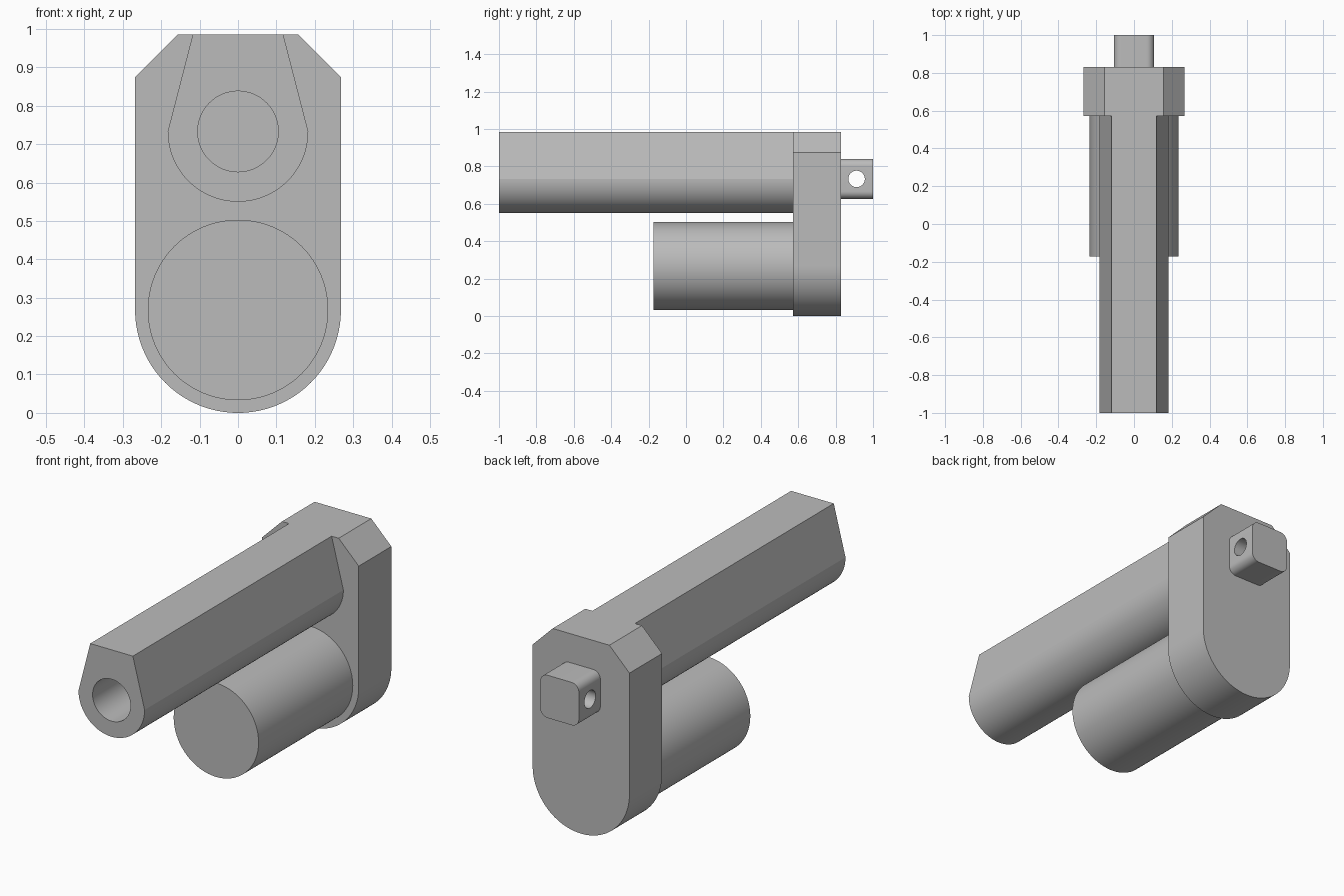
import bpy, bmesh
from math import sin, cos, pi, radians
from mathutils import Matrix

cube = bpy.data.objects.get("Cube")
if cube:
    bpy.data.objects.remove(cube, do_unlink=True)

grey = bpy.data.materials.new("plain grey")
grey.use_nodes = True
colour = (0.5, 0.5, 0.5, 1)
grey.diffuse_color = colour
grey.node_tree.nodes["Principled BSDF"].inputs["Base Color"].default_value = colour


def arc(x, z, r, start, end, steps):
    """Points on an arc in the x-z plane, angles in degrees."""
    angles = [radians(start + (end - start) * i / steps) for i in range(steps + 1)]
    return [(x + r * cos(a), z + r * sin(a)) for a in angles]


def circle(z, r, steps=96):
    return arc(0, z, r, 0, 360, steps)[:-1]


def prism(name, profile, front, back):
    """Extrude an x-z profile along y."""
    bm = bmesh.new()
    face = bm.faces.new([bm.verts.new((x, front, z)) for x, z in profile])
    grown = bmesh.ops.extrude_face_region(bm, geom=[face])["geom"]
    moved = [v for v in grown if isinstance(v, bmesh.types.BMVert)]
    bmesh.ops.translate(bm, verts=moved, vec=(0, back - front, 0))
    bmesh.ops.recalc_face_normals(bm, faces=bm.faces)
    mesh = bpy.data.meshes.new(name)
    bm.to_mesh(mesh)
    bm.free()
    mesh.materials.append(grey)
    obj = bpy.data.objects.new(name, mesh)
    bpy.context.collection.objects.link(obj)
    return obj


def select(obj):
    bpy.ops.object.select_all(action='DESELECT')
    obj.select_set(True)
    bpy.context.view_layer.objects.active = obj


def cut(obj, cutter):
    """Subtract the cutter and discard it."""
    cutter.hide_render = True
    mod = obj.modifiers.new("hole", 'BOOLEAN')
    mod.operation = 'DIFFERENCE'
    mod.solver = 'EXACT'
    mod.object = cutter
    select(obj)
    bpy.ops.object.modifier_apply(modifier=mod.name)
    bpy.data.objects.remove(cutter, do_unlink=True)


AXIS = 0.733        # height of the tube and rod axis
MOTOR_AXIS = 0.268  # height of the motor axis
TOP = 0.985
BACK = 0.83         # rear face of the gear housing
JOINT = 0.572       # front face of the gear housing

# Gear housing: rounded bottom, chamfered top
housing = prism("gear_housing",
                arc(0, MOTOR_AXIS, 0.268, 180, 360, 64)
                + [(0.268, 0.875), (0.157, TOP), (-0.157, TOP), (-0.268, 0.875)],
                JOINT, BACK)

# Motor can
motor = prism("motor", circle(MOTOR_AXIS, 0.235), -0.173, JOINT)

# Outer tube: rounded underside, tapered sides, round bore
tube = prism("outer_tube",
             arc(0, AXIS, 0.183, 180, 360, 64) + [(0.118, TOP), (-0.118, TOP)],
             -1, JOINT)
cut(tube, prism("bore_cutter", circle(AXIS, 0.105), -1.1, JOINT - 0.002))

# Rod end: rounded square bar with a cross hole for a pin
half, corner = 0.107, 0.04
inner = half - corner
profile = []
for i, (sx, sz) in enumerate([(1, 1), (-1, 1), (-1, -1), (1, -1)]):
    profile += arc(sx * inner, AXIS + sz * inner, corner, 90 * i, 90 * i + 90, 10)
rod_end = prism("rod_end", profile, BACK, 1)
pin = prism("pin_cutter", circle(0, 0.044, 48), -0.2, 0.2)
pin.data.transform(Matrix.Translation((0, 0.912, AXIS)) @ Matrix.Rotation(pi / 2, 4, 'Z'))
cut(rod_end, pin)

# Smooth the curved walls and keep the edges sharp
for part in (housing, motor, tube, rod_end):
    select(part)
    bpy.ops.object.shade_smooth_by_angle(angle=radians(12))
